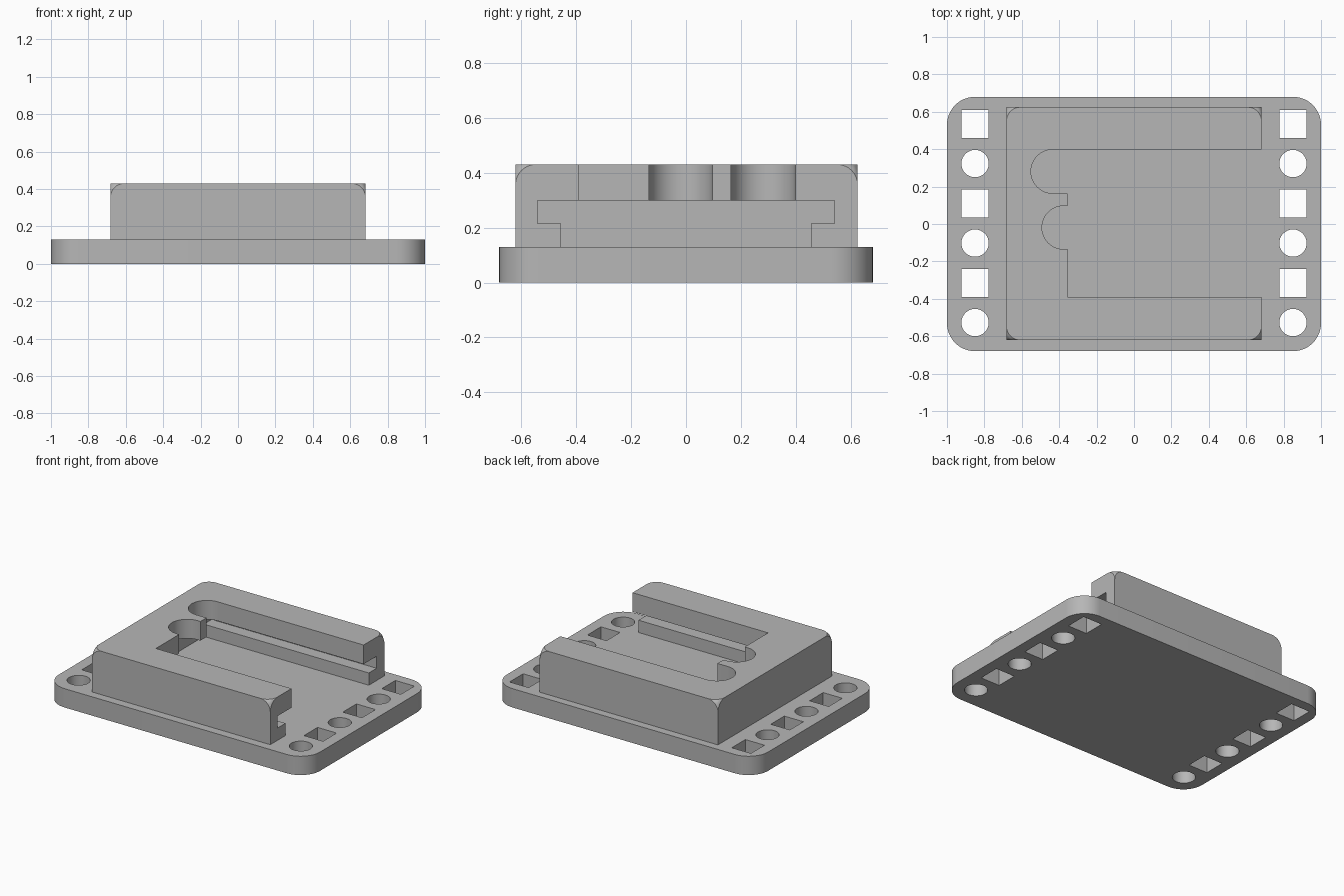
import bpy, bmesh
from math import cos, sin, pi, radians

if "Cube" in bpy.data.objects:
    bpy.data.objects.remove(bpy.data.objects["Cube"])

GREY = (0.47, 0.47, 0.47, 1)
grey = bpy.data.materials.new("plain grey")
grey.use_nodes = True
grey.diffuse_color = GREY
grey.node_tree.nodes["Principled BSDF"].inputs["Base Color"].default_value = GREY

PLATE_TOP, BLOCK_TOP = 0.13, 0.43


def arc(cx, cy, r, start, end, steps):
    """Points along a circular arc, angles in degrees."""
    angles = [radians(start + (end - start) * i / steps) for i in range(steps + 1)]
    return [(cx + r * cos(a), cy + r * sin(a)) for a in angles]


def rect(cx, cy, w, h):
    return [(cx + sx * w / 2, cy + sy * h / 2)
            for sx, sy in ((-1, -1), (1, -1), (1, 1), (-1, 1))]


def prism(bm, outline, low, high, along_x=False):
    """Extrude an outline along z, or a (y, z) outline along x."""
    place = (lambda p, d: (d, *p)) if along_x else (lambda p, d: (*p, d))
    bottom = [bm.verts.new(place(p, low)) for p in outline]
    top = [bm.verts.new(place(p, high)) for p in outline]
    bm.faces.new(bottom[::-1])
    bm.faces.new(top)
    for i in range(len(outline)):
        j = (i + 1) % len(outline)
        bm.faces.new((bottom[i], bottom[j], top[j], top[i]))


def finish(name, bm):
    bmesh.ops.recalc_face_normals(bm, faces=bm.faces[:])
    mesh = bpy.data.meshes.new(name)
    bm.to_mesh(mesh)
    bm.free()
    mesh.materials.append(grey)
    obj = bpy.data.objects.new(name, mesh)
    bpy.context.collection.objects.link(obj)
    return obj


def select(obj):
    bpy.ops.object.select_all(action='DESELECT')
    obj.select_set(True)
    bpy.context.view_layer.objects.active = obj


def cut(obj, cutter):
    """Subtract the cutter and throw it away."""
    cutter.hide_render = True
    mod = obj.modifiers.new("cut", 'BOOLEAN')
    mod.operation, mod.solver, mod.object = 'DIFFERENCE', 'EXACT', cutter
    select(obj)
    bpy.ops.object.modifier_apply(modifier=mod.name)
    bpy.data.objects.remove(cutter)


# Base plate with rounded corners
W, D, R = 1.0, 0.68, 0.15
outline = []
for sx, sy, start in ((1, 1, 0), (-1, 1, 90), (-1, -1, 180), (1, -1, 270)):
    outline += arc(sx * (W - R), sy * (D - R), R, start, start + 90, 12)
bm = bmesh.new()
prism(bm, outline, 0, PLATE_TOP)
base_plate = finish("base_plate", bm)

# Alternating square and round holes down both sides
bm = bmesh.new()
for x in (-0.85, 0.85):
    for i in range(3):
        prism(bm, rect(x, 0.535 - i * 0.425, 0.146, 0.148), -0.1, 0.3)
        prism(bm, arc(x, 0.323 - i * 0.425, 0.073, 0, 348.75, 31), -0.1, 0.3)
cut(base_plate, finish("hole_cutter", bm))

# Raised block, its four top corners rounded off
bm = bmesh.new()
prism(bm, rect(0, 0.002, 1.364, 1.246), PLATE_TOP, BLOCK_TOP)
bmesh.ops.bevel(bm, geom=[v for v in bm.verts if v.co.z > 0.4], offset=0.075,
                offset_type='OFFSET', segments=8, profile=0.5, affect='VERTICES')
block = finish("slotted_block", bm)

# T-shaped channel, open at the left end
half = [(0.455, 0.05), (0.455, 0.215), (0.54, 0.215), (0.54, 0.298)]
bm = bmesh.new()
prism(bm, half + [(-y, z) for y, z in reversed(half)], -0.58, 0.9, along_x=True)
cut(block, finish("channel_cutter", bm))

# Opening in the roof with two round-ended notches
bm = bmesh.new()
opening = [(0.9, -0.39), (0.9, 0.398)]
opening += arc(-0.434, 0.281, 0.117, 90, 270, 24)
opening += [(-0.355, 0.164), (-0.355, 0.097)]
opening += arc(-0.376, -0.019, 0.116, 90, 270, 24)
opening += [(-0.355, -0.135), (-0.355, -0.39)]
prism(bm, opening, 0.25, 0.6)
cut(block, finish("opening_cutter", bm))

for obj in (base_plate, block):
    select(obj)
    bpy.ops.object.shade_smooth_by_angle(angle=radians(25))
